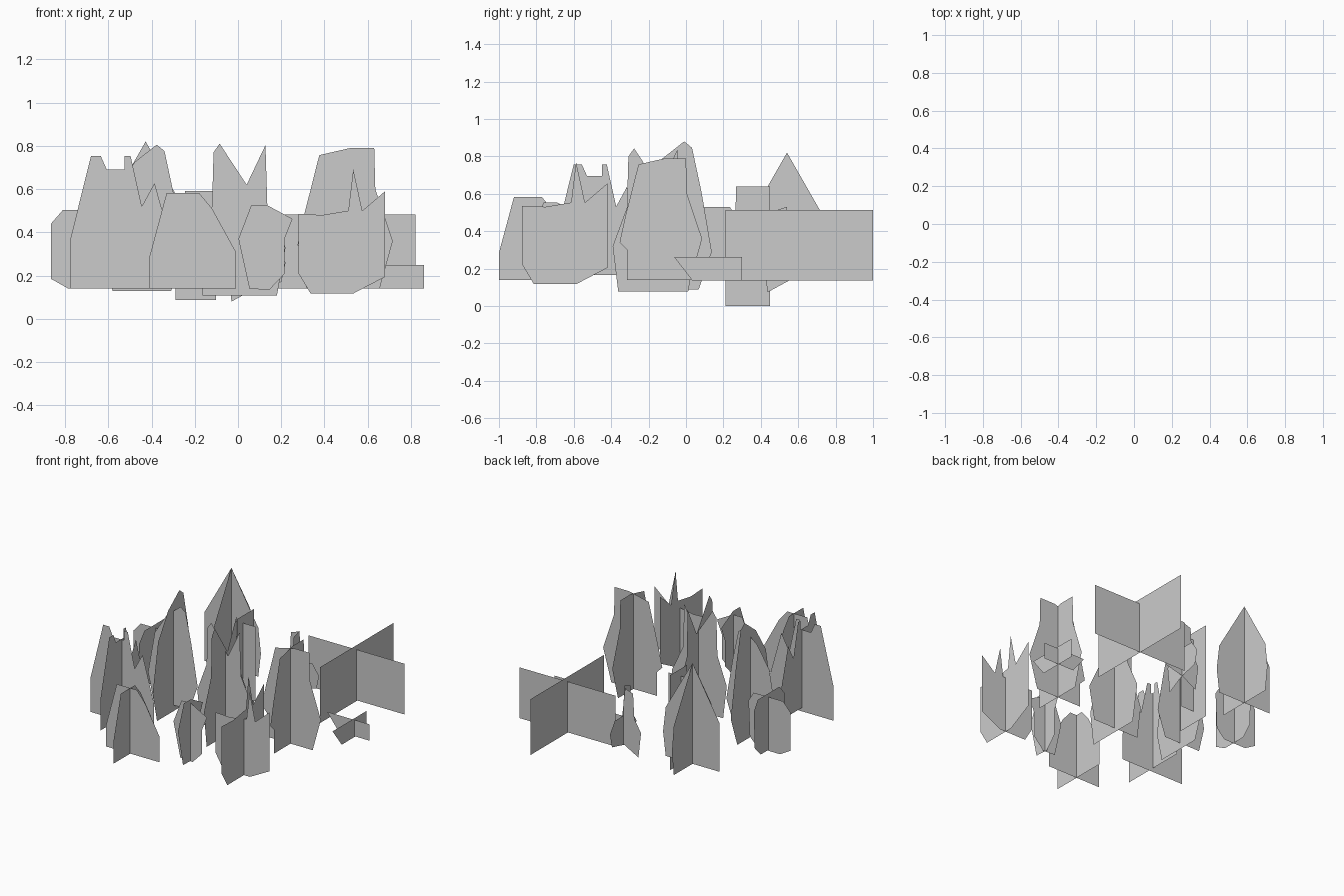
import bpy


def plant(name, cx, cy, s, a, pts):
    """Two crossed flat cards: one facing front, one facing right.
    The side card is the same outline scaled by s and lifted by a."""
    n = len(pts)
    verts = [(cx + u, cy, z) for u, z in pts]
    verts += [(cx, cy + s * u, max(0, a + s * z)) for u, z in pts]
    mesh = bpy.data.meshes.new(name)
    mesh.from_pydata(verts, [], [list(range(n)), list(range(n, 2 * n))])
    mesh.update()
    ob = bpy.data.objects.new(name, mesh)
    bpy.context.collection.objects.link(ob)
    return ob


# front row
plant("flat_top_bush", -.23, -.82, 1, 0,
      [(-.18, .14), (.22, .14), (.22, .31), (.11, .51), (.05, .582), (-.1, .582), (-.18, .285)])
plant("round_bush", .13, -.69, 1.06, -.006,
      [(-.128, .37), (-.068, .527), (.002, .527), (.122, .462), (.085, .37),
       (.085, .208), (.015, .134), (-.077, .139)][::-1])
plant("spire_bush", .49, -.637, 1.14, -.017,
      [(-.155, .118), (.045, .118), (.19, .194), (.19, .59), (.085, .5), (.043, .69),
       (.02, .5), (-.1, .48), (-.21, .485), (-.21, .21)])

# middle row
plant("crown_plant", -.54, -.465, .965, .03,
      [(-.235, .14), (.24, .14), (.24, .32), (.154, .628), (.095, .52), (.043, .753),
       (.016, .753), (.016, .69), (-.067, .69), (-.095, .753), (-.14, .753), (-.235, .37)])
plant("twin_peak_plant", .02, -.163, 1.09, -.04,
      [(-.183, .108), (.16, .108), (.2, .33), (.116, .51), (.107, .803), (.02, .62),
       (-.105, .81), (-.133, .77), (-.14, .52), (-.21, .33)])
plant("broad_plant", .49, -.14, 1, 0,
      [(-.175, .14), (.165, .14), (.226, .36), (.145, .6), (.14, .79), (.03, .79),
       (-.114, .757), (-.183, .485), (-.215, .34), (-.175, .3)])
plant("tall_plant", -.43, -.073, 1.17, -.062,
      [(-.15, .128), (.12, .128), (.18, .3), (.145, .506), (.132, .58), (.09, .776),
       (.054, .805), (-.048, .725), (-.14, .58), (-.19, .3)])

# back row
plant("low_bush", -.7, .12, 1.05, 0,
      [(-.085, .14), (.08, .14), (.14, .2), (.15, .44), (.11, .503), (-.11, .503),
       (-.165, .44), (-.165, .185)])
plant("small_leaf_patch", .75, .172, 1.15, -.025,
      [(-.12, .14), (.11, .14), (.11, .25), (-.205, .25)])
plant("wide_hedge", .462, .605, 1.1, -.018,
      [(-.358, .14), (.358, .14), (.358, .482), (-.358, .482)])
plant("narrow_plant", -.195, .332, 1.27, -.109,
      [(-.095, .086), (.093, .086), (.093, .59), (-.05, .59), (-.055, .42), (-.095, .38)])
plant("pointed_plant", -.427, .54, 1, 0,
      [(-.2, .14), (.2, .14), (.22, .3), (.2, .47), (0, .82), (-.2, .47)])
plant("stalk_plant", .08, .55, 1.04, -.01,
      [(-.11, .08), (0, .14), (.12, .17), (.14, .26), (.09, .33), (.01, .33),
       (-.01, .52), (-.07, .5), (-.08, .33), (-.13, .25)])
